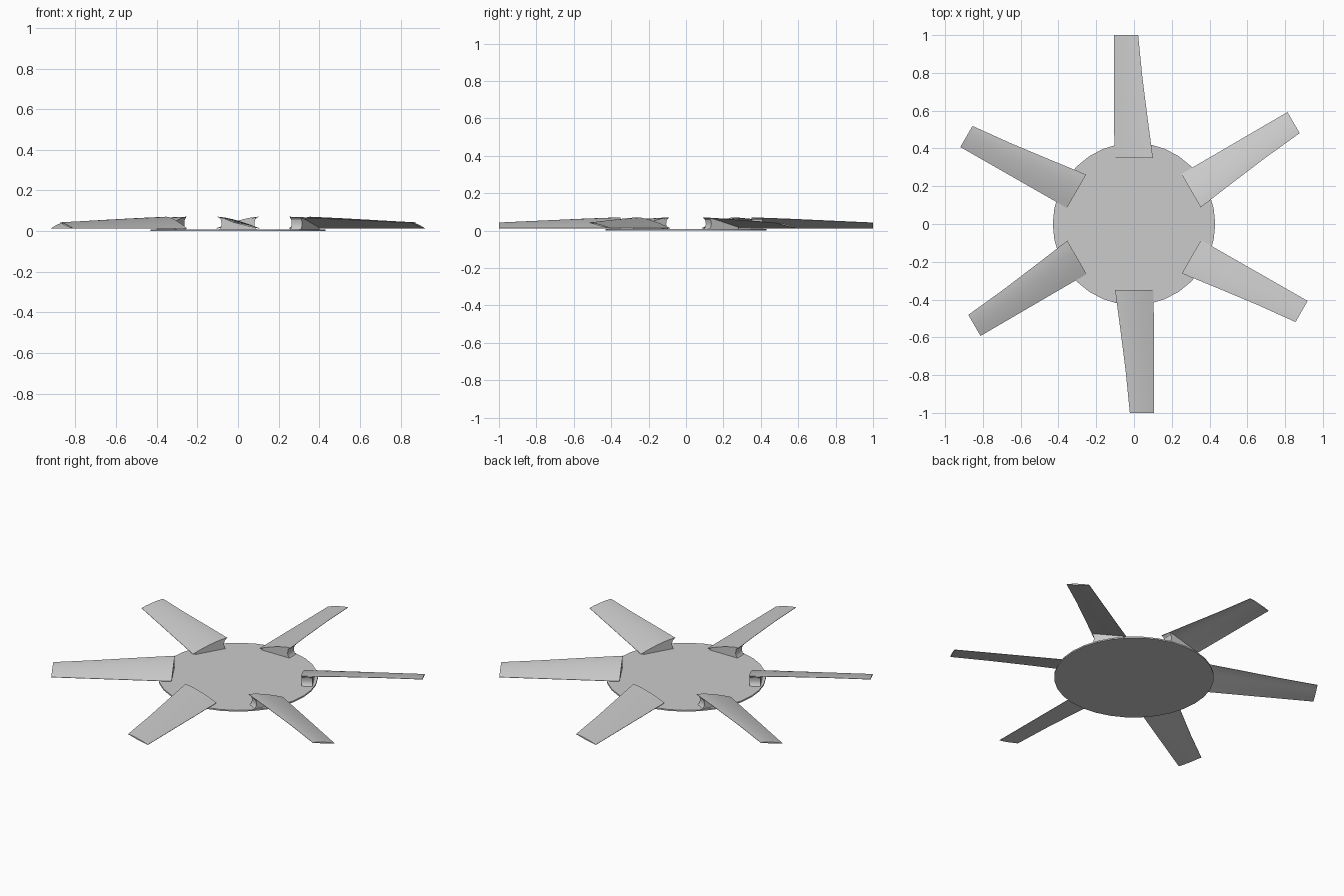
import bpy, bmesh, math
from mathutils import Matrix

default = bpy.data.objects.get("Cube")
if default:
    bpy.data.objects.remove(default, do_unlink=True)

grey = bpy.data.materials.new("light_grey")
grey.use_nodes = True
colour = (0.6, 0.6, 0.6, 1)
grey.diffuse_color = colour
grey.node_tree.nodes["Principled BSDF"].inputs["Base Color"].default_value = colour

BASE_TOP = 0.008


def add_object(name, bm, angle=0):
    bmesh.ops.recalc_face_normals(bm, faces=bm.faces)
    mesh = bpy.data.meshes.new(name)
    bm.to_mesh(mesh)
    bm.free()
    mesh.materials.append(grey)
    obj = bpy.data.objects.new(name, mesh)
    obj.rotation_euler.z = angle
    bpy.context.collection.objects.link(obj)
    bpy.ops.object.select_all(action="DESELECT")
    obj.select_set(True)
    bpy.context.view_layer.objects.active = obj
    bpy.ops.object.shade_smooth_by_angle(angle=math.radians(30))
    return obj


def loft(rings):
    """Solid skinned through closed rings of points, capped at both ends."""
    bm = bmesh.new()
    loops = [[bm.verts.new(p) for p in ring] for ring in rings]
    n = len(loops[0])
    for a, b in zip(loops, loops[1:]):
        for i in range(n):
            j = (i + 1) % n
            bm.faces.new((a[i], a[j], b[j], b[i]))
    bm.faces.new(loops[0])
    bm.faces.new(loops[-1])
    return bm


def camber(t, low, high):
    return low + (high - low) * (1 - t ** 1.5)


def blade_ring(y, left, right, low, high, thick=0.008, steps=8):
    """Cambered section running from the raised edge down to the low edge."""
    top = []
    for i in range(steps + 1):
        t = i / steps
        top.append((left + (right - left) * t, y, camber(t, low, high)))
    under = [(x, y, z - thick * (0.25 + 0.75 * math.sin(math.pi * i / steps)))
             for i, (x, y, z) in enumerate(top)]
    under = [(x, y, max(z, BASE_TOP)) for x, y, z in under]
    return top + under[::-1]


def build_blade():
    return loft([
        blade_ring(-0.35, -0.10, 0.104, 0.014, 0.071),
        blade_ring(-0.56, -0.072, 0.105, 0.014, 0.063),
        blade_ring(-0.78, -0.044, 0.106, 0.014, 0.053),
        blade_ring(-1.0, -0.022, 0.107, 0.014, 0.043),
    ])


def mount_ring(y):
    """Wedge under the blade root, waisted on its tall side."""
    points = [(-0.094, 0.066), (-0.084, 0.056), (-0.08, 0.035),
              (-0.084, 0.018), (-0.094, BASE_TOP - 0.002), (0.092, BASE_TOP - 0.002)]
    for t in (0.9, 0.7, 0.5, 0.25):
        points.append((-0.10 + 0.204 * t, camber(t, 0.014, 0.071) - 0.004))
    return [(x, y, z) for x, z in points]


# Thin round base plate
bm = bmesh.new()
bmesh.ops.create_cone(bm, cap_ends=True, segments=32, radius1=0.43, radius2=0.43,
                      depth=BASE_TOP, matrix=Matrix.Translation((0, 0, BASE_TOP / 2)))
add_object("base_plate", bm)

# Six blades, each with its wedge mount
for k in range(6):
    turn = k * math.tau / 6
    add_object(f"blade_{k + 1}", build_blade(), turn)
    add_object(f"blade_mount_{k + 1}", loft([mount_ring(-0.351), mount_ring(-0.41)]), turn)
